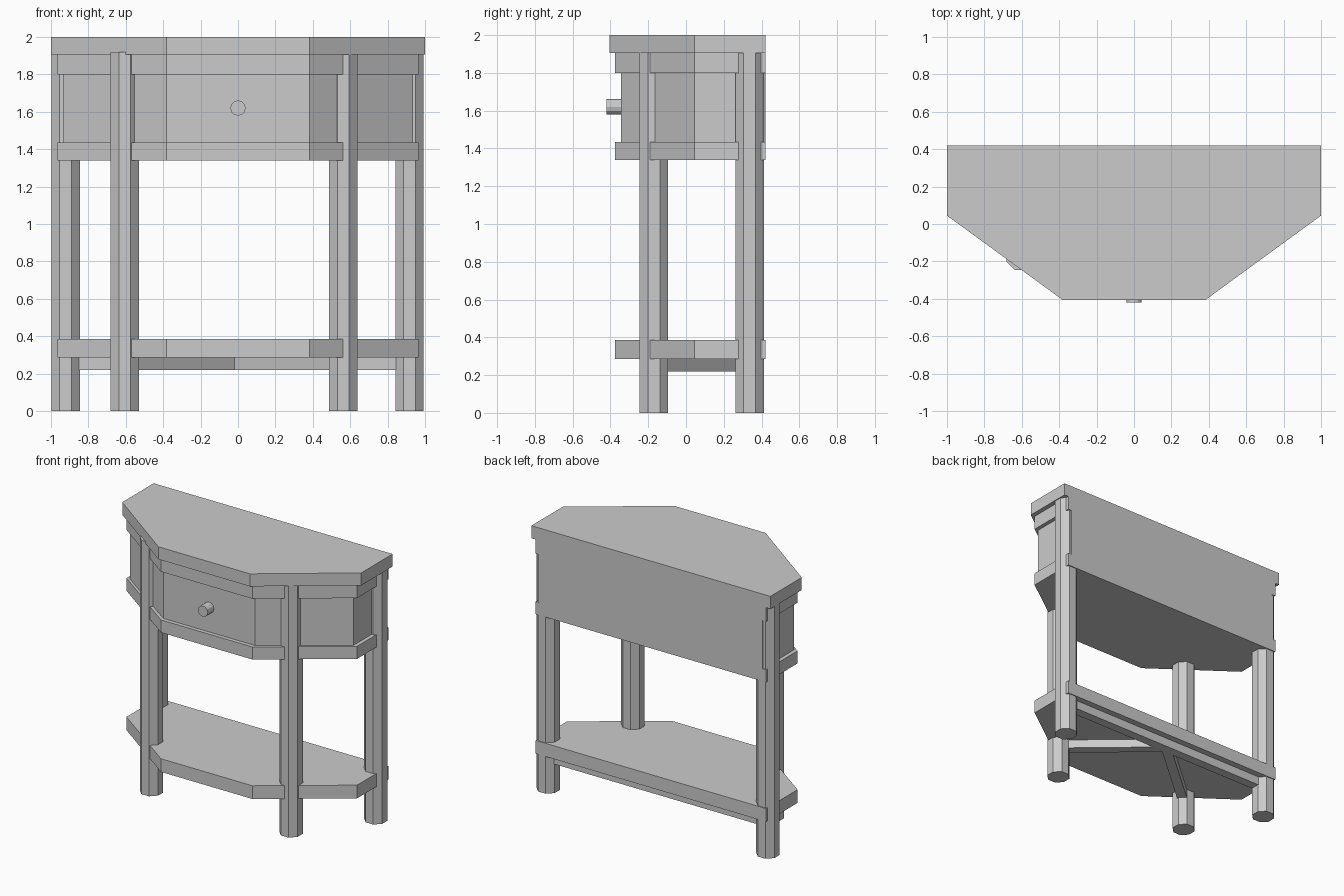
import bpy, bmesh, math
from mathutils import Vector

if "Cube" in bpy.data.objects:
    bpy.data.objects.remove(bpy.data.objects["Cube"])

def mesh_object(name, bm):
    bmesh.ops.recalc_face_normals(bm, faces=bm.faces)
    me = bpy.data.meshes.new(name)
    bm.to_mesh(me)
    bm.free()
    ob = bpy.data.objects.new(name, me)
    bpy.context.collection.objects.link(ob)
    return ob

def prism(name, outline, z0, z1):
    """Extrude a flat outline from z0 up to z1."""
    bm = bmesh.new()
    face = bm.faces.new([bm.verts.new((x, y, z0)) for x, y in outline])
    ext = bmesh.ops.extrude_face_region(bm, geom=[face])
    verts = [g for g in ext["geom"] if isinstance(g, bmesh.types.BMVert)]
    bmesh.ops.translate(bm, verts=verts, vec=(0, 0, z1 - z0))
    return mesh_object(name, bm)

def slab(name, half_width, front, z0, z1, corner=0.383, back=0.42):
    """Six-sided slab with canted front corners."""
    half = [(corner, front), (half_width, 0.045), (half_width, back)]
    prism(name, half + [(-x, y) for x, y in reversed(half)], z0, z1)

def bar(name, a, b, width, z0, z1):
    """Straight stretcher between two plan points."""
    a, b = Vector(a), Vector(b)
    d = (b - a).normalized()
    n = Vector((-d.y, d.x)) * width / 2
    prism(name, [a - n, b - n, b + n, a + n], z0, z1)

# top, apron with drawer body, and lower shelf
slab("table_top", 1.0, -0.405, 1.905, 2.0)
slab("upper_rail", 0.965, -0.375, 1.80, 1.905)
slab("drawer_body", 0.935, -0.345, 1.43, 1.80)
slab("lower_rail", 0.965, -0.375, 1.34, 1.435)
slab("shelf", 0.965, -0.375, 0.285, 0.385)

# octagonal legs
def leg(name, cx, cy, across=0.152):
    r = across / 2 / math.cos(math.pi / 8)
    angles = [math.pi / 8 + i * math.pi / 4 for i in range(8)]
    prism(name, [(cx + r * math.cos(t), cy + r * math.sin(t)) for t in angles], 0, 1.92)

leg("front_leg_left", -0.605, -0.17)
leg("front_leg_right", 0.563, -0.17)
leg("back_leg_left", -0.922, 0.337)
leg("back_leg_right", 0.917, 0.337)

# stretchers under the shelf: back bar and two diagonals
bar("back_stretcher", (-0.9, 0.337), (0.9, 0.337), 0.07, 0.22, 0.29)
bar("diagonal_stretcher_left", (-0.605, -0.17), (-0.02, 0.337), 0.07, 0.22, 0.29)
bar("diagonal_stretcher_right", (0.563, -0.17), (-0.02, 0.337), 0.07, 0.22, 0.29)

# drawer knob
bpy.ops.mesh.primitive_cylinder_add(vertices=12, radius=0.041, depth=0.1,
                                    location=(0, -0.37, 1.62),
                                    rotation=(math.pi / 2, 0, 0))
bpy.context.object.name = "drawer_knob"
